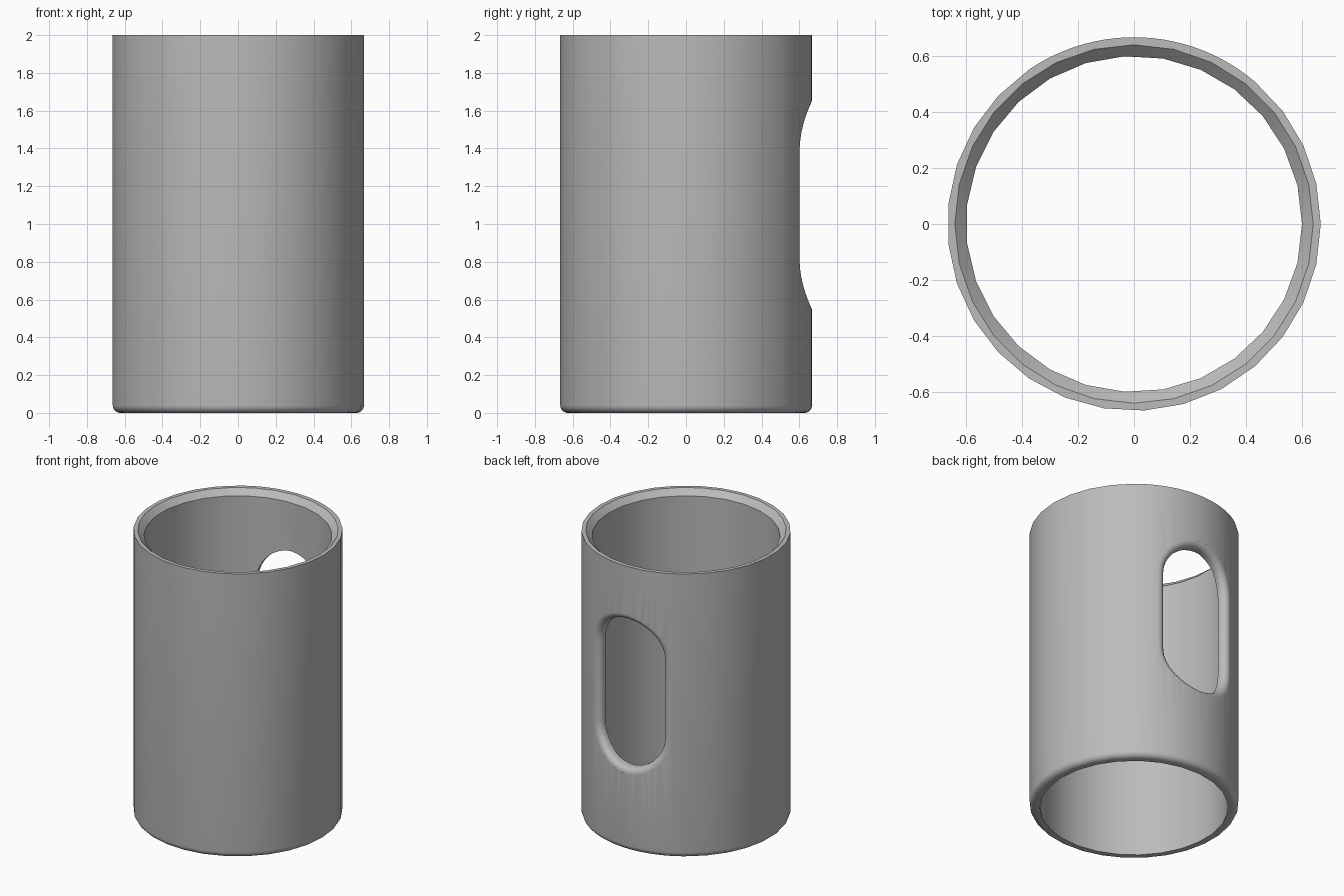
import bpy, bmesh, math
from mathutils import Vector

if "Cube" in bpy.data.objects:
    bpy.data.objects.remove(bpy.data.objects["Cube"], do_unlink=True)

R, INNER, LIP, HEIGHT = 0.667, 0.6, 0.64, 2.0
FILLET, STEPS = 0.04, 6
SLOT_W, SLOT_Z, SLOT_HALF = 0.24, 1.1, 0.28
TAU = math.tau

grey = bpy.data.materials.new("plain grey")
grey.use_nodes = True
colour = (0.5, 0.5, 0.5, 1)
grey.diffuse_color = colour
grey.node_tree.nodes["Principled BSDF"].inputs["Base Color"].default_value = colour


def make_object(name, bm):
    bmesh.ops.recalc_face_normals(bm, faces=bm.faces)
    mesh = bpy.data.meshes.new(name)
    bm.to_mesh(mesh)
    bm.free()
    mesh.materials.append(grey)
    obj = bpy.data.objects.new(name, mesh)
    bpy.context.collection.objects.link(obj)
    return obj


def angles(sides):
    return [TAU * i / sides for i in range(sides)]


def zip_rings(bm, ring_a, ring_b):
    """Join two closed rings, each (angles, verts), even if their counts differ."""
    (ta, va), (tb, vb) = ring_a, ring_b
    na, nb = len(va), len(vb)
    ta, tb = ta + [TAU], tb + [TAU]
    i = j = 0
    while i < na or j < nb:
        next_a = ta[i + 1] if i < na else math.inf
        next_b = tb[j + 1] if j < nb else math.inf
        face = [va[i % na]]
        near = min(next_a, next_b) + 1e-6
        start_b = vb[j % nb]
        if next_a <= near:
            i += 1
            face.append(va[i % na])
        if next_b <= near:
            j += 1
            face.append(vb[j % nb])
        bm.faces.new(face + [start_b])


# Tube: closed profile of rings, with finer sides around the window
outer = angles(29)
outer = sorted(outer + [(a + (b - a) * k / 4) for a, b in zip(outer, outer[1:])
                        if abs((a + b) / 2 - TAU / 4) < 0.6 for k in (1, 2, 3)])
profile = [(INNER, 0, angles(27)), (INNER, HEIGHT - 0.04, angles(27)),
           (LIP, HEIGHT, angles(28)), (R, HEIGHT, outer)]
for k in range(STEPS + 1):
    t = k / STEPS * TAU / 4
    profile.append((R - FILLET + FILLET * math.cos(t),
                    FILLET - FILLET * math.sin(t), outer))

bm = bmesh.new()
rings = [(ts, [bm.verts.new((r * math.cos(t), r * math.sin(t), z)) for t in ts])
         for r, z, ts in profile]
for a, b in zip(rings, rings[1:] + rings[:1]):
    zip_rings(bm, a, b)
tube = make_object("tube_body", bm)

# Window cutter: a slot whose rim flares into the outer wall with a rounded edge
bm = bmesh.new()
columns = []
for end in (1, -1):
    for k in range(17):
        t = math.pi * k / 16 + (0 if end > 0 else math.pi)
        n = Vector((math.cos(t), 0, math.sin(t)))
        centre = n * (SLOT_W + FILLET)
        centre.z += SLOT_Z + end * SLOT_HALF
        centre.y = math.sqrt((R - FILLET) ** 2 - centre.x ** 2)
        radial = Vector((centre.x, centre.y, 0)).normalized()
        arc = [centre + FILLET * (-n).slerp(radial, s / STEPS) for s in range(STEPS + 1)]
        start = Vector((arc[0].x, 0.3, arc[0].z))
        path = [start] + arc + [arc[-1] + radial * 0.1]
        columns.append([bm.verts.new(p) for p in path])
for a, b in zip(columns, columns[1:] + columns[:1]):
    for s in range(len(a) - 1):
        bm.faces.new((a[s], a[s + 1], b[s + 1], b[s]))
for level in (0, -1):
    cap = bm.faces.new([c[level] for c in columns])
    bmesh.ops.triangulate(bm, faces=[cap])
cutter = make_object("window_cutter", bm)
cutter.hide_render = True

# Cut the window and shade
cut = tube.modifiers.new("window", "BOOLEAN")
cut.operation, cut.solver, cut.object = "DIFFERENCE", "EXACT", cutter
bpy.ops.object.select_all(action="DESELECT")
bpy.context.view_layer.objects.active = tube
tube.select_set(True)
bpy.ops.object.modifier_apply(modifier=cut.name)
bpy.data.objects.remove(cutter, do_unlink=True)
bpy.ops.object.shade_smooth_by_angle(angle=math.radians(30))
